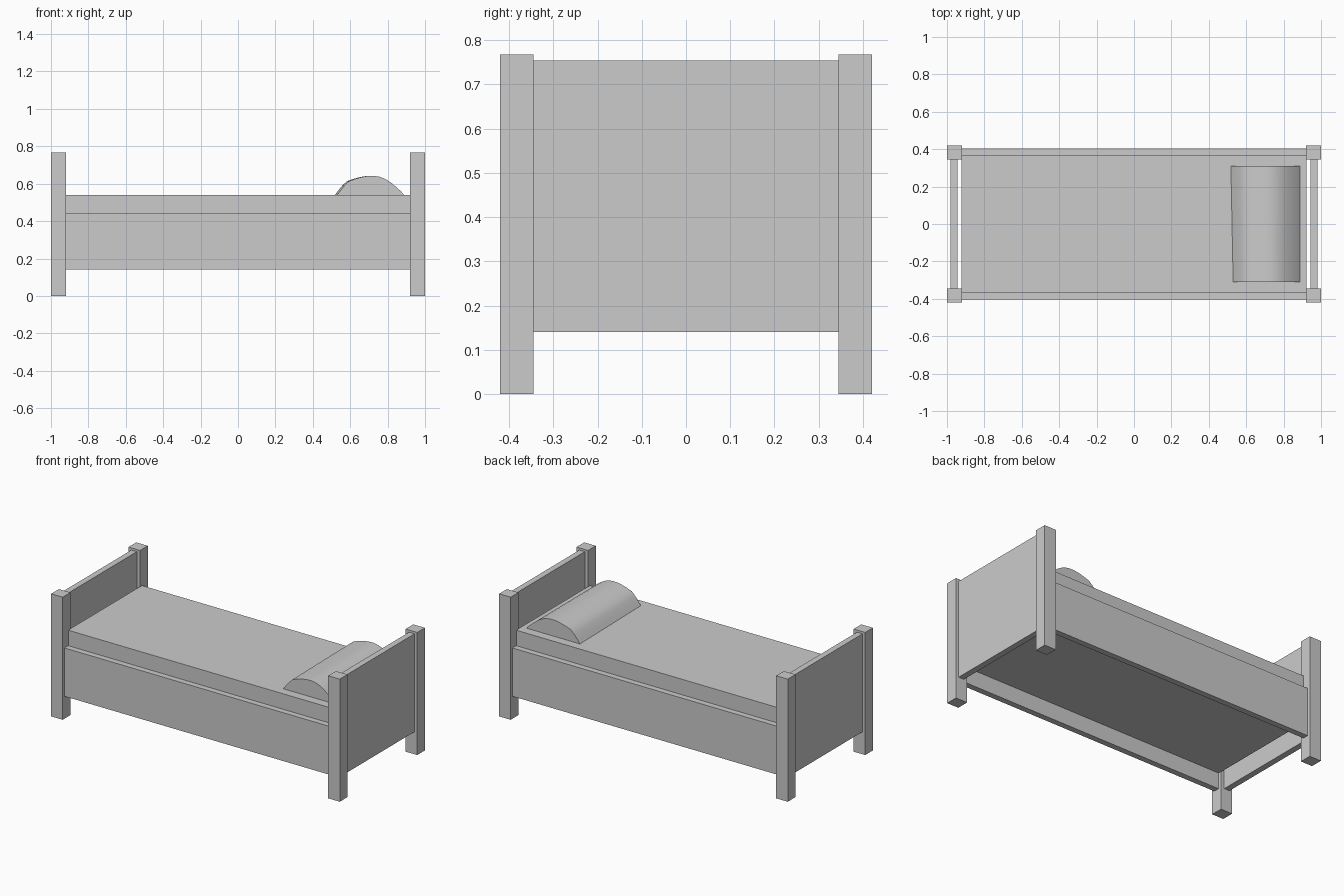
import bpy, bmesh, math

if "Cube" in bpy.data.objects:
    bpy.data.objects.remove(bpy.data.objects["Cube"])


def box(name, x0, x1, y0, y1, z0, z1):
    bm = bmesh.new()
    bmesh.ops.create_cube(bm, size=1)
    for v in bm.verts:
        v.co = ((x0 + x1) / 2 + v.co.x * (x1 - x0),
                (y0 + y1) / 2 + v.co.y * (y1 - y0),
                (z0 + z1) / 2 + v.co.z * (z1 - z0))
    return finish(name, bm)


def finish(name, bm):
    bmesh.ops.recalc_face_normals(bm, faces=bm.faces)
    mesh = bpy.data.meshes.new(name)
    bm.to_mesh(mesh)
    bm.free()
    obj = bpy.data.objects.new(name, mesh)
    bpy.context.collection.objects.link(obj)
    return obj


def mirrored(a, b, sign):
    return sorted((a * sign, b * sign))


# Corner posts, end boards and side rails
for sx, end in ((-1, "foot"), (1, "head")):
    for sy, side in ((-1, "front"), (1, "back")):
        box(f"{end}_{side}_post", *mirrored(0.92, 1.0, sx),
            *mirrored(0.345, 0.421, sy), 0, 0.768)
    box(f"{end}_board", *mirrored(0.943, 0.981, sx), -0.346, 0.346, 0.14, 0.754)
for sy, side in ((-1, "front"), (1, "back")):
    box(f"{side}_rail", -0.922, 0.922, *mirrored(0.366, 0.403, sy), 0.14, 0.443)

# Mattress
box("mattress", -0.922, 0.922, -0.366, 0.366, 0.24, 0.54)

# Pillow: domed profile lofted along y, slightly narrower at the front
profile = [(0.0, 0.0), (0.05, 0.24), (0.11, 0.5), (0.175, 0.72), (0.27, 0.84),
           (0.36, 0.93), (0.45, 0.99), (0.55, 1.0), (0.64, 0.95), (0.72, 0.83),
           (0.8, 0.66), (0.88, 0.42), (0.95, 0.2), (1.0, 0.0)]
bm = bmesh.new()
rings = []
for y, left in ((-0.31, 0.53), (0.31, 0.518)):
    rings.append([bm.verts.new((left + u * (0.888 - left), y, 0.54 + h * 0.102))
                  for u, h in profile])
n = len(profile)
for i in range(n):
    j = (i + 1) % n
    bm.faces.new((rings[0][i], rings[0][j], rings[1][j], rings[1][i]))
for ring in rings:
    bm.faces.new(ring)
pillow = finish("pillow", bm)
bpy.context.view_layer.objects.active = pillow
pillow.select_set(True)
bpy.ops.object.shade_smooth_by_angle(angle=math.radians(40))
